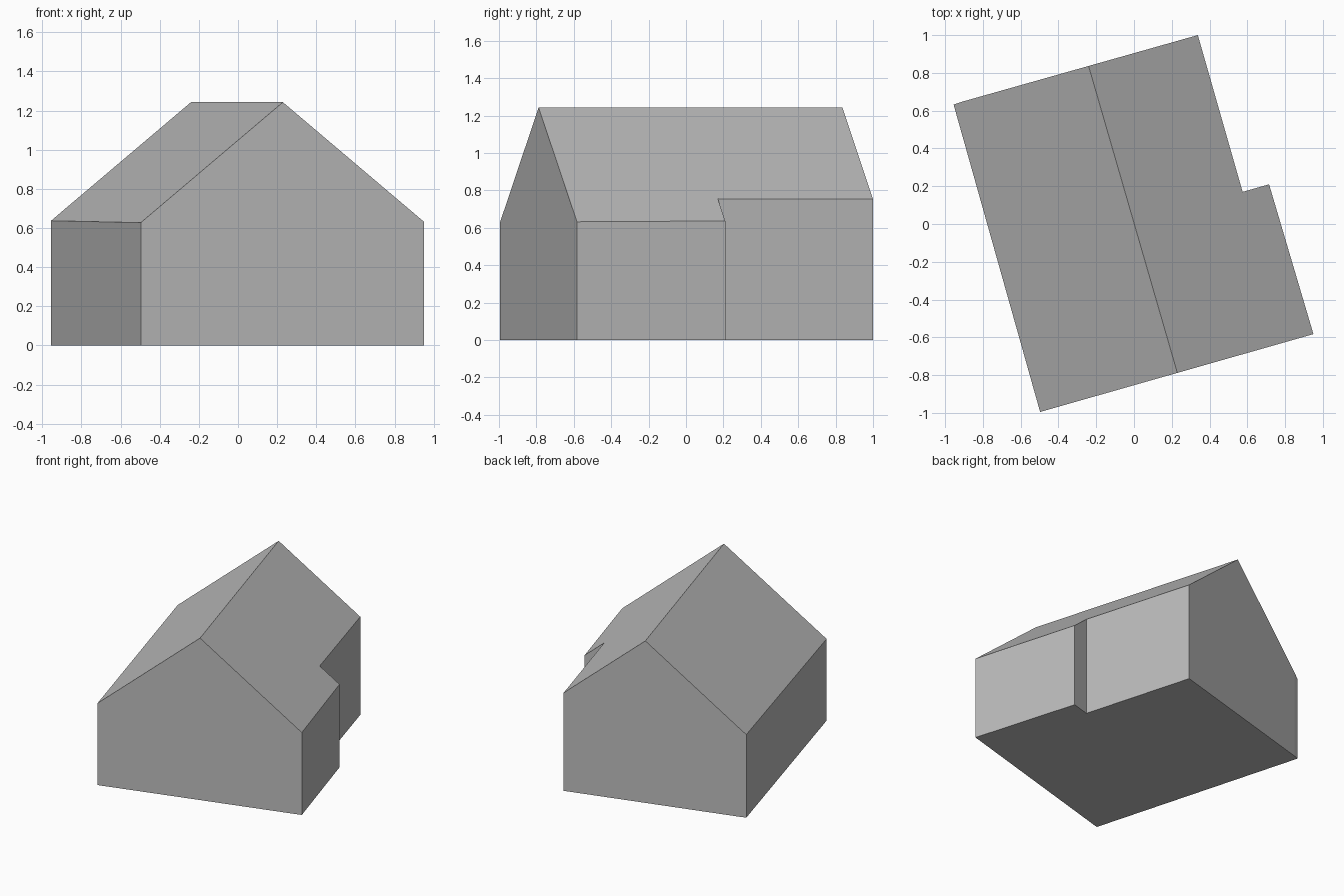
import bpy
import bmesh
from mathutils import Vector

cube = bpy.data.objects.get("Cube")
if cube:
    bpy.data.objects.remove(cube, do_unlink=True)

# One plain grey for walls, roof and floor
grey = bpy.data.materials.new("plain_grey")
grey.use_nodes = True
color = (0.5, 0.5, 0.5, 1)
grey.diffuse_color = color
grey.node_tree.nodes["Principled BSDF"].inputs["Base Color"].default_value = color

# Footprint with a stepped corner on the left rear
FOOTPRINT = [(-0.497, -0.995), (0.95, -0.583), (0.715, 0.21), (0.575, 0.17),
             (0.338, 1.0), (-0.915, 0.646), (-0.955, 0.632)]
RIDGE_FRONT = Vector((0.23, -0.79, 1.243))
RIDGE_BACK = Vector((-0.24, 0.835, 1.243))
PITCH = 0.815


def cut_roof(bm, side):
    """Slice one roof slope off the block and close the cut."""
    along = (RIDGE_BACK - RIDGE_FRONT).normalized()
    across = along.cross(Vector((0, 0, 1))) * side
    normal = (across * PITCH + Vector((0, 0, 1))).normalized()
    cut = bmesh.ops.bisect_plane(
        bm, geom=bm.verts[:] + bm.edges[:] + bm.faces[:], dist=1e-5,
        plane_co=RIDGE_FRONT, plane_no=normal, clear_outer=True)
    edges = [e for e in cut["geom_cut"] if isinstance(e, bmesh.types.BMEdge)]
    bmesh.ops.holes_fill(bm, edges=edges, sides=0)


# House block: extruded footprint trimmed by the two slopes
bm = bmesh.new()
floor = bm.faces.new([bm.verts.new((x, y, 0)) for x, y in FOOTPRINT])
extruded = bmesh.ops.extrude_face_region(bm, geom=[floor], use_keep_orig=True)
top = [v for v in extruded["geom"] if isinstance(v, bmesh.types.BMVert)]
bmesh.ops.translate(bm, verts=top, vec=(0, 0, 2.5))
bmesh.ops.recalc_face_normals(bm, faces=bm.faces[:])
for side in (-1, 1):
    cut_roof(bm, side)
bmesh.ops.recalc_face_normals(bm, faces=bm.faces[:])

mesh = bpy.data.meshes.new("house_block")
bm.to_mesh(mesh)
bm.free()
mesh.materials.append(grey)
house = bpy.data.objects.new("house_block", mesh)
bpy.context.collection.objects.link(house)
